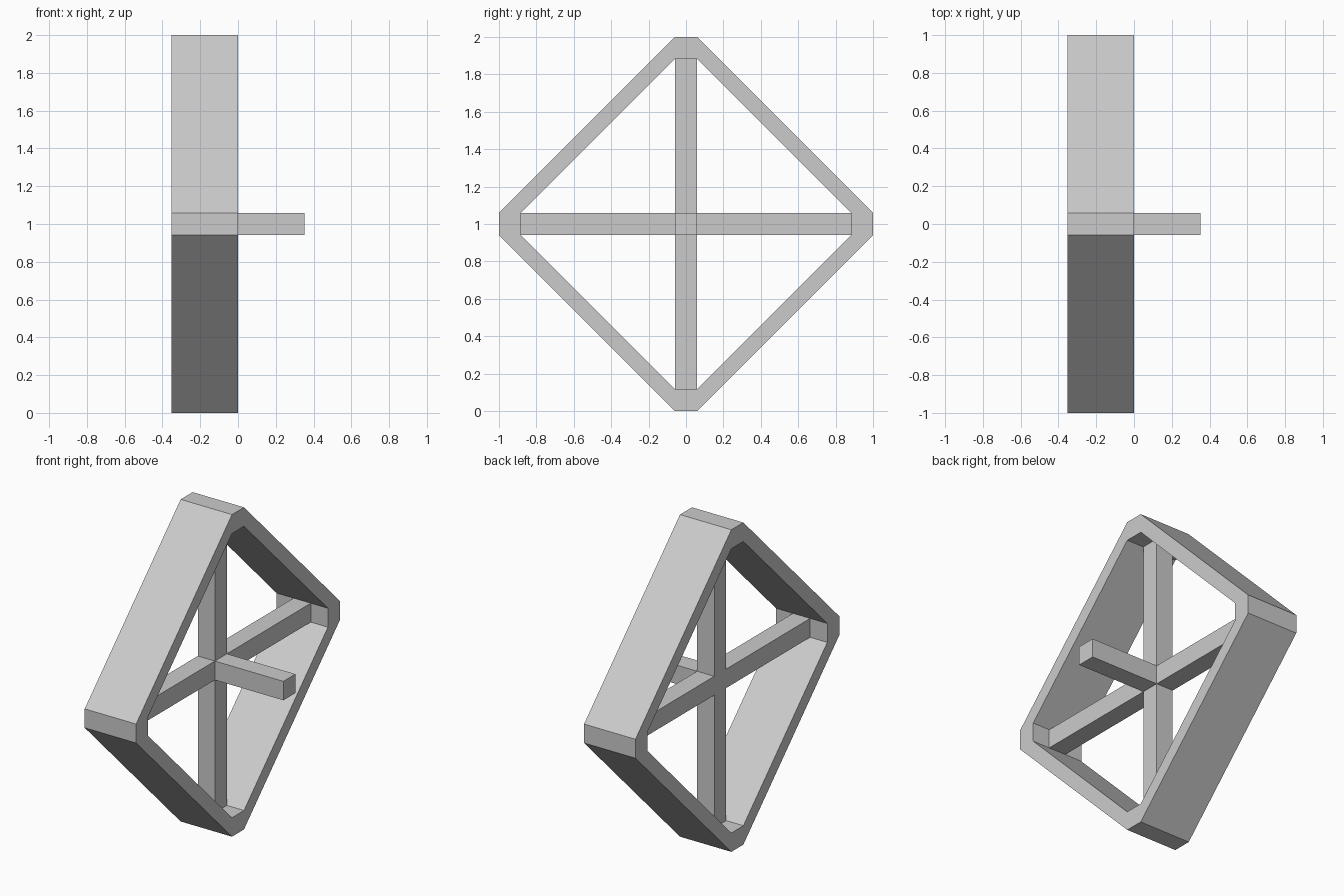
import bpy
import bmesh
from mathutils import Vector

if "Cube" in bpy.data.objects:
    bpy.data.objects.remove(bpy.data.objects["Cube"])

H = 1 / 17             # half thickness of the bars
DEPTH = 6 * H          # frame depth along x
INNER = 1 - 2 * H      # centre to inside of the frame
MID = -DEPTH / 2       # x of the bar centre line


def finish(bm, name):
    bmesh.ops.recalc_face_normals(bm, faces=bm.faces[:])
    mesh = bpy.data.meshes.new(name)
    bm.to_mesh(mesh)
    bm.free()
    obj = bpy.data.objects.new(name, mesh)
    bpy.context.collection.objects.link(obj)
    return obj


def ring(bm, r, x):
    # diamond outline with clipped corners
    pts = [(H, r), (r, H), (r, -H), (H, -r), (-H, -r), (-r, -H), (-r, H), (-H, r)]
    return [bm.verts.new((x, y, z + 1)) for y, z in pts]


# Diamond frame: hollow eight-sided band
bm = bmesh.new()
loops = [ring(bm, 1, -DEPTH), ring(bm, 1, 0), ring(bm, INNER, 0), ring(bm, INNER, -DEPTH)]
for k in range(4):
    a, b = loops[k], loops[(k + 1) % 4]
    for i in range(8):
        j = (i + 1) % 8
        bm.faces.new((a[i], a[j], b[j], b[i]))
finish(bm, "diamond_frame")

# Cross bars and axle: a hub cube with five arms pulled out of its faces
bm = bmesh.new()
bmesh.ops.create_cube(bm, size=2 * H)
bmesh.ops.translate(bm, verts=bm.verts[:], vec=(MID, 0, 1))
bm.normal_update()
for face in bm.faces[:]:
    n = face.normal.copy()
    if n.x < -0.5:
        continue
    length = DEPTH - MID - H if n.x > 0.5 else INNER - H
    arm = bmesh.ops.extrude_discrete_faces(bm, faces=[face])["faces"][0]
    bmesh.ops.translate(bm, verts=arm.verts[:], vec=Vector(n) * length)
finish(bm, "cross_bars_and_axle")
